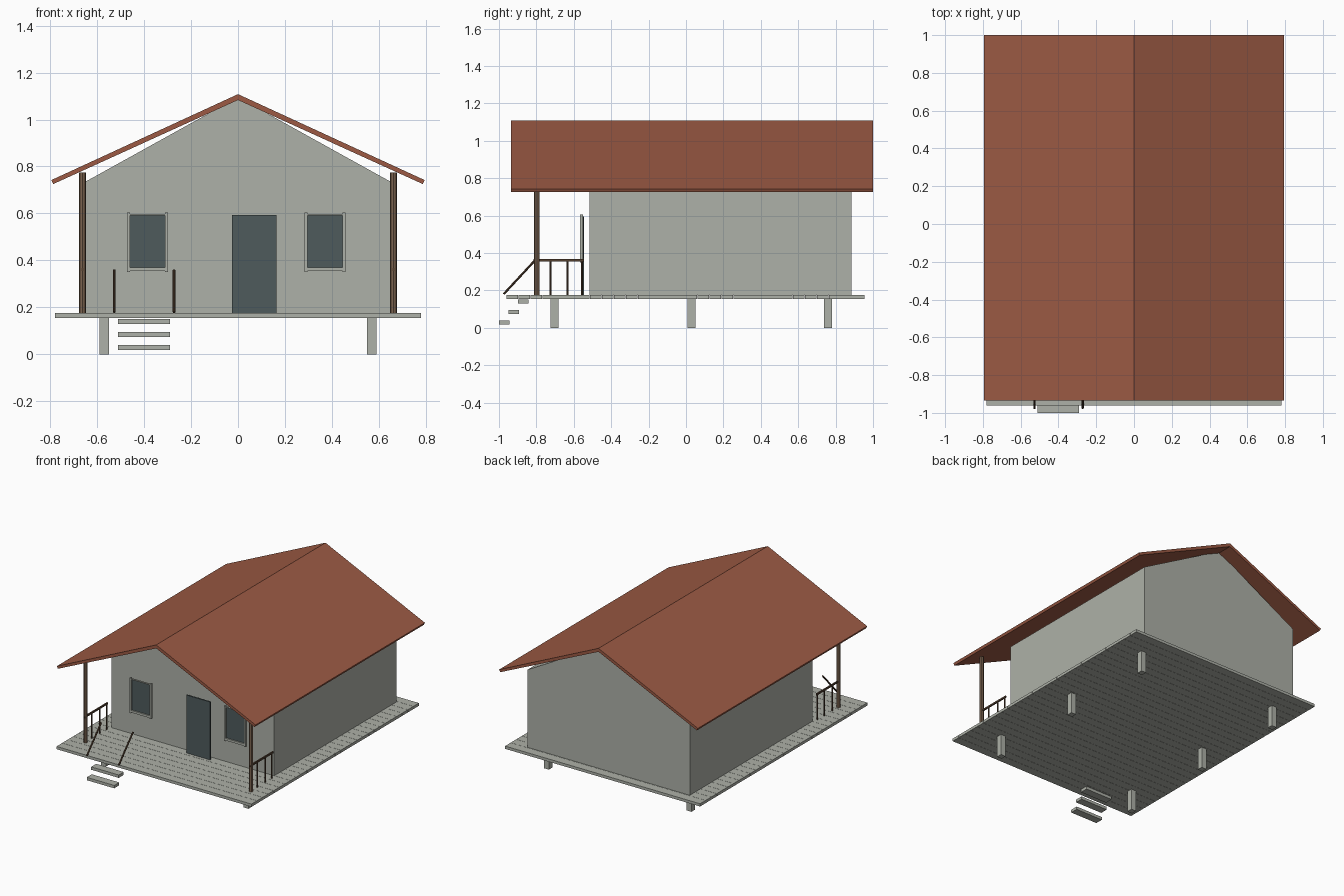
import bpy
from mathutils import Vector

cube = bpy.data.objects.get("Cube")
if cube:
    bpy.data.objects.remove(cube, do_unlink=True)


def material(name, rgb):
    """Flat material from an sRGB 0-255 colour."""
    lin = [((c / 255 + 0.055) / 1.055) ** 2.4 for c in rgb] + [1]
    m = bpy.data.materials.new(name)
    m.use_nodes = True
    m.diffuse_color = lin
    m.node_tree.nodes["Principled BSDF"].inputs["Base Color"].default_value = lin
    return m


grey = material("pale grey", (174, 177, 168))
red = material("roof red brown", (156, 90, 68))
slate = material("dark slate", (78, 91, 92))
wood = material("post wood", (124, 100, 80))
dark_wood = material("rail wood", (84, 64, 48))


def add_mesh(name, verts, faces, mat):
    mesh = bpy.data.meshes.new(name)
    mesh.from_pydata(verts, [], faces)
    mesh.materials.append(mat)
    obj = bpy.data.objects.new(name, mesh)
    bpy.context.collection.objects.link(obj)
    return obj


def prism(name, profile, y0, y1, mat):
    """Extrude an (x, z) outline, counter-clockwise from the front, along y."""
    n = len(profile)
    verts = [(x, y, z) for y in (y0, y1) for x, z in profile]
    faces = [list(range(n)), list(range(2 * n - 1, n - 1, -1))]
    faces += [(i, i + n, (i + 1) % n + n, (i + 1) % n) for i in range(n)]
    return add_mesh(name, verts, faces, mat)


def box(name, x, y, z, mat):
    """Box from (min, max) pairs."""
    outline = [(x[0], z[0]), (x[1], z[0]), (x[1], z[1]), (x[0], z[1])]
    return prism(name, outline, y[0], y[1], mat)


def beam(name, a, b, radius, sides, mat):
    """Straight bar with a regular cross-section between two points."""
    a, b = Vector(a), Vector(b)
    bpy.ops.mesh.primitive_cylinder_add(vertices=sides, radius=radius,
                                        depth=(b - a).length, location=(a + b) / 2)
    obj = bpy.context.object
    obj.name = name
    obj.rotation_euler = (b - a).to_track_quat("Z", "Y").to_euler()
    obj.data.materials.append(mat)
    return obj


FLOOR, EAVE = 0.175, 0.735

# Deck of narrow planks
planks, front, back = 30, -0.96, 0.955
pitch = (back - front) / planks
for i in range(planks):
    y = front + i * pitch
    box("deck_plank", (-0.78, 0.78), (y, y + pitch - 0.0015), (0.155, FLOOR), grey)

# Foundation posts
for side in (-1, 1):
    for y in (-0.703, 0.03, 0.76):
        x = side * 0.57
        box("foundation_post", (x - 0.02, x + 0.02), (y - 0.021, y + 0.021), (0, 0.156), grey)

# Floating steps
for i in range(3):
    y, z = -1.0 + i * 0.051, 0.018 + i * 0.056
    box("step", (-0.51, -0.29), (y, y + 0.057), (z, z + 0.021), grey)

# House body with gables, and the front gable panel
prism("house_walls", [(-0.65, FLOOR), (0.65, FLOOR), (0.65, EAVE), (0, 1.095), (-0.65, EAVE)],
      -0.515, 0.885, grey)
prism("front_gable", [(-0.65, EAVE), (0.65, EAVE), (0, 1.095)], -0.517, -0.515, grey)

# Roof: one slab per slope
for side in (-1, 1):
    outline = [(0, 1.083), (side * 0.787, 0.725), (side * 0.795, 0.742), (0, 1.108)]
    if side < 0:
        outline.reverse()
    prism("roof_slope", outline, -0.935, 1.0, red)

# Door, standing slightly proud of the wall
box("door", (-0.025, 0.165), (-0.555, -0.545), (FLOOR, 0.594), slate)

# Windows with side trims, head and sill
for cx in (-0.385, 0.371):
    box("window_pane", (cx - 0.077, cx + 0.077), (-0.555, -0.547), (0.37, 0.594), slate)
    for side in (-1, 1):
        x = cx + side * 0.081
        box("window_trim", (x - 0.006, x + 0.006), (-0.568, -0.552), (0.35, 0.605), grey)
    box("window_sill", (cx - 0.077, cx + 0.077), (-0.564, -0.552), (0.354, 0.37), grey)
    box("window_head", (cx - 0.077, cx + 0.077), (-0.564, -0.552), (0.592, 0.598), grey)

# Porch posts and side railings
for side in (-1, 1):
    x = side * 0.662
    beam("porch_post", (x, -0.797, FLOOR), (x, -0.797, 0.775), 0.0145, 8, wood)
    box("porch_rail", (x - 0.005, x + 0.005), (-0.815, -0.545), (0.355, 0.367), dark_wood)
    for y in (-0.725, -0.633, -0.557):
        beam("baluster", (x, y, FLOOR), (x, y, 0.358), 0.005, 8, dark_wood)

# Sloping stair handrails
for x in (-0.527, -0.272):
    beam("stair_handrail", (x, -0.975, 0.18), (x, -0.81, 0.358), 0.006, 8, dark_wood)
